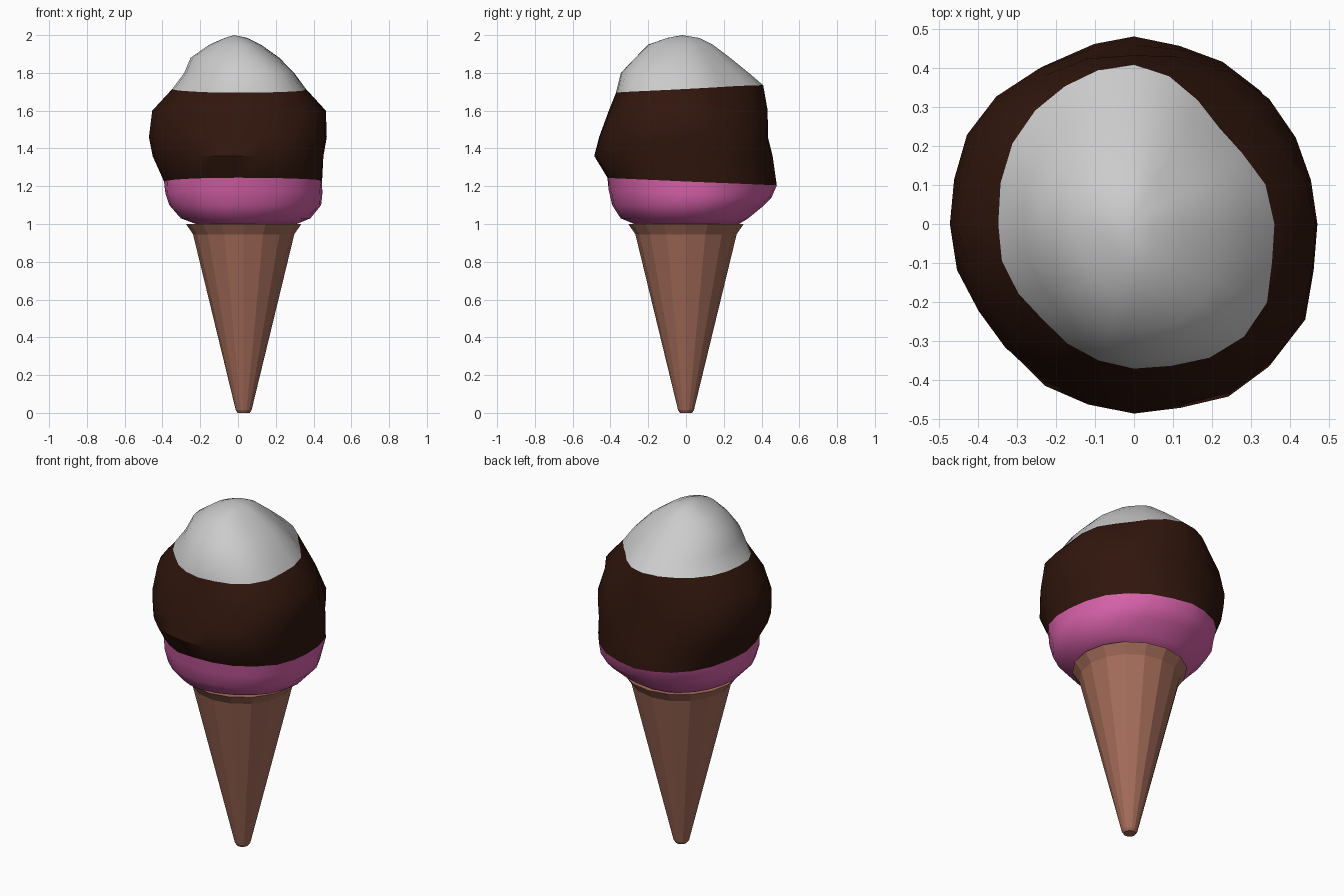
import bpy, bmesh, math, random
from math import cos, sin, pi

if "Cube" in bpy.data.objects:
    bpy.data.objects.remove(bpy.data.objects["Cube"])

random.seed(4)


def material(name, rgb):
    m = bpy.data.materials.new(name)
    m.diffuse_color = (*rgb, 1)
    m.use_nodes = True
    m.node_tree.nodes["Principled BSDF"].inputs["Base Color"].default_value = m.diffuse_color
    return m


def loft(name, rings, mat=None, cap_bottom=True, cap_top=True, smooth=None):
    """Skin a stack of equal-length rings; a one-point ring makes a pole."""
    bm = bmesh.new()
    rows = [[bm.verts.new(p) for p in r] for r in rings]
    for a, b in zip(rows, rows[1:]):
        n = len(a)
        for i in range(n):
            j = (i + 1) % n
            if len(b) == 1:
                bm.faces.new((a[i], a[j], b[0]))
            else:
                bm.faces.new((a[i], a[j], b[j], b[i]))
    if cap_bottom:
        bm.faces.new(rows[0][::-1])
    if cap_top and len(rows[-1]) > 2:
        bm.faces.new(rows[-1])
    bmesh.ops.recalc_face_normals(bm, faces=bm.faces)
    me = bpy.data.meshes.new(name)
    bm.to_mesh(me)
    bm.free()
    ob = bpy.data.objects.new(name, me)
    bpy.context.collection.objects.link(ob)
    if mat:
        me.materials.append(mat)
    if smooth:
        bpy.ops.object.select_all(action='DESELECT')
        ob.select_set(True)
        bpy.context.view_layer.objects.active = ob
        bpy.ops.object.shade_smooth_by_angle(angle=math.radians(smooth))
    return ob


# Wafer cone with a flared rim
def circle(r, z, n=16, cx=0.03):
    return [(cx + r * cos(2 * pi * i / n), r * sin(2 * pi * i / n), z) for i in range(n)]


loft("wafer_cone",
     [circle(0.032, 0.0), circle(0.042, 0.015), circle(0.268, 0.945), circle(0.305, 1.0)],
     material("wafer", (0.37, 0.15, 0.10)))

# Diagonal bulge (NE, NW, SW, SE) keyed by height
BULGE = [(1.0, (1.0, 1.0, 1.0, 1.0)), (1.45, (1.04, 1.06, 0.98, 1.09)),
         (1.71, (0.87, 1.02, 0.95, 1.11)), (2.0, (0.9, 1.0, 0.95, 1.05))]


def bulge(z, quad):
    for (z0, k0), (z1, k1) in zip(BULGE, BULGE[1:]):
        if z <= z1:
            t = max(0, (z - z0) / (z1 - z0))
            return k0[quad] * (1 - t) + k1[quad] * t
    return 1.0


# Lumpy ring from its left, right, front and back reach
def lump(z, left, right, front, back, n=24):
    pts = []
    for i in range(n):
        a = 2 * pi * i / n
        c, s = cos(a), sin(a)
        rx = right if c > 0 else left
        ry = back if s > 0 else front
        k = 1 + (bulge(z, int(a / (pi / 2)) % 4) - 1) * sin(2 * a) ** 2
        k += random.uniform(-0.012, 0.012)
        tilt = 0.02 * s * (-1 if 1.15 < z < 1.3 else 1 if 1.6 < z < 1.8 else 0)
        pts.append((rx * c * k, ry * s * k, z + tilt))
    return pts


rows = [lump(*r) for r in [
    (0.995, 0.21, 0.30, 0.26, 0.27),
    (1.03, 0.30, 0.38, 0.345, 0.33),
    (1.10, 0.365, 0.445, 0.395, 0.41),
    (1.16, 0.385, 0.45, 0.41, 0.45),
    (1.225, 0.39, 0.45, 0.42, 0.475),     # strawberry / chocolate seam
    (1.36, 0.455, 0.455, 0.48, 0.455),
    (1.46, 0.47, 0.47, 0.455, 0.435),
    (1.60, 0.45, 0.46, 0.405, 0.43),
    (1.715, 0.352, 0.36, 0.368, 0.405),   # chocolate / vanilla seam
    (1.80, 0.285, 0.30, 0.345, 0.33),
    (1.88, 0.25, 0.22, 0.27, 0.235),
    (1.95, 0.15, 0.12, 0.20, 0.14),
    (1.985, 0.07, 0.05, 0.10, 0.07),
]]
rows.append([(-0.02, -0.02, 2.0)])

# Three bands of ice cream sharing their seams
loft("strawberry_scoop", rows[:5], material("strawberry", (0.68, 0.12, 0.40)),
     cap_top=False, smooth=40)
loft("chocolate_scoop", rows[4:9], material("chocolate", (0.03, 0.008, 0.004)),
     cap_bottom=False, cap_top=False, smooth=40)
loft("vanilla_scoop", rows[8:], cap_bottom=False, smooth=40)
